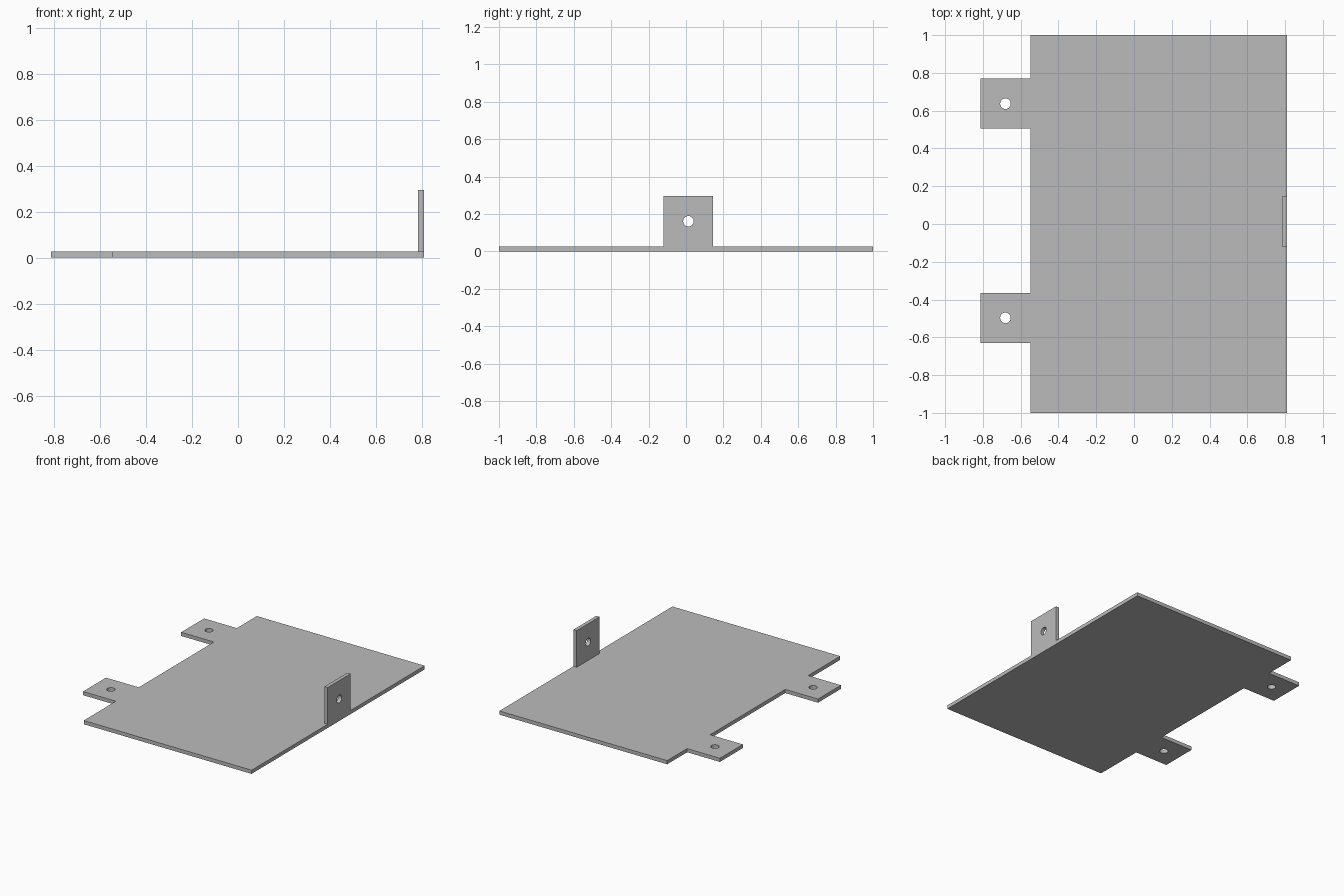
import bpy, bmesh, math
from mathutils import Matrix, Vector

cube = bpy.data.objects.get("Cube")
if cube:
    bpy.data.objects.remove(cube)

THICK = 0.027      # sheet thickness
TAB = 0.265        # tab width and height
HOLE_R = 0.028
RIGHT, INNER, LEFT = 0.81, -0.548, -0.813

grey = bpy.data.materials.new("sheet_grey")
grey.use_nodes = True
colour = (0.5, 0.5, 0.5, 1)
grey.diffuse_color = colour
grey.node_tree.nodes["Principled BSDF"].inputs["Base Color"].default_value = colour


def sheet(name, outline, holes, matrix=Matrix()):
    """Flat outline with round holes, extruded to the sheet thickness."""
    bm = bmesh.new()
    rings = [outline]
    for cx, cy in holes:
        angles = [math.tau * i / 32 for i in range(32)]
        rings.append([(cx + HOLE_R * math.cos(a), cy + HOLE_R * math.sin(a)) for a in angles])
    edges = []
    for ring in rings:
        verts = [bm.verts.new((x, y, 0)) for x, y in ring]
        edges += [bm.edges.new((v, verts[i - 1])) for i, v in enumerate(verts)]
    bmesh.ops.triangle_fill(bm, edges=edges, use_beauty=True, normal=Vector((0, 0, 1)))
    top = bmesh.ops.extrude_face_region(bm, geom=bm.faces[:], use_keep_orig=True)["geom"]
    bmesh.ops.translate(bm, verts=[g for g in top if isinstance(g, bmesh.types.BMVert)],
                        vec=(0, 0, THICK))
    bmesh.ops.transform(bm, matrix=matrix, verts=bm.verts[:])
    bmesh.ops.recalc_face_normals(bm, faces=bm.faces[:])
    mesh = bpy.data.meshes.new(name)
    bm.to_mesh(mesh)
    bm.free()
    mesh.materials.append(grey)
    obj = bpy.data.objects.new(name, mesh)
    bpy.context.collection.objects.link(obj)
    return obj


# Base plate with two drilled tabs on its right-hand edge
outline = [(INNER, -1), (RIGHT, -1), (RIGHT, 1), (INNER, 1)]
tab_centres = (0.637, -0.497)
for y in tab_centres:
    outline += [(INNER, y + TAB / 2), (LEFT, y + TAB / 2),
                (LEFT, y - TAB / 2), (INNER, y - TAB / 2)]
sheet("base_plate", outline, [((LEFT + INNER) / 2, y) for y in tab_centres])

# Upright drilled tab: local x runs along y, local y runs up, thickness along x
stand = Matrix(((0, 0, 1, RIGHT - THICK), (1, 0, 0, 0.013), (0, 1, 0, THICK), (0, 0, 0, 1)))
half, height = TAB / 2, 0.268
sheet("upright_tab", [(-half, 0), (half, 0), (half, height), (-half, height)],
      [(0, height / 2)], stand)
